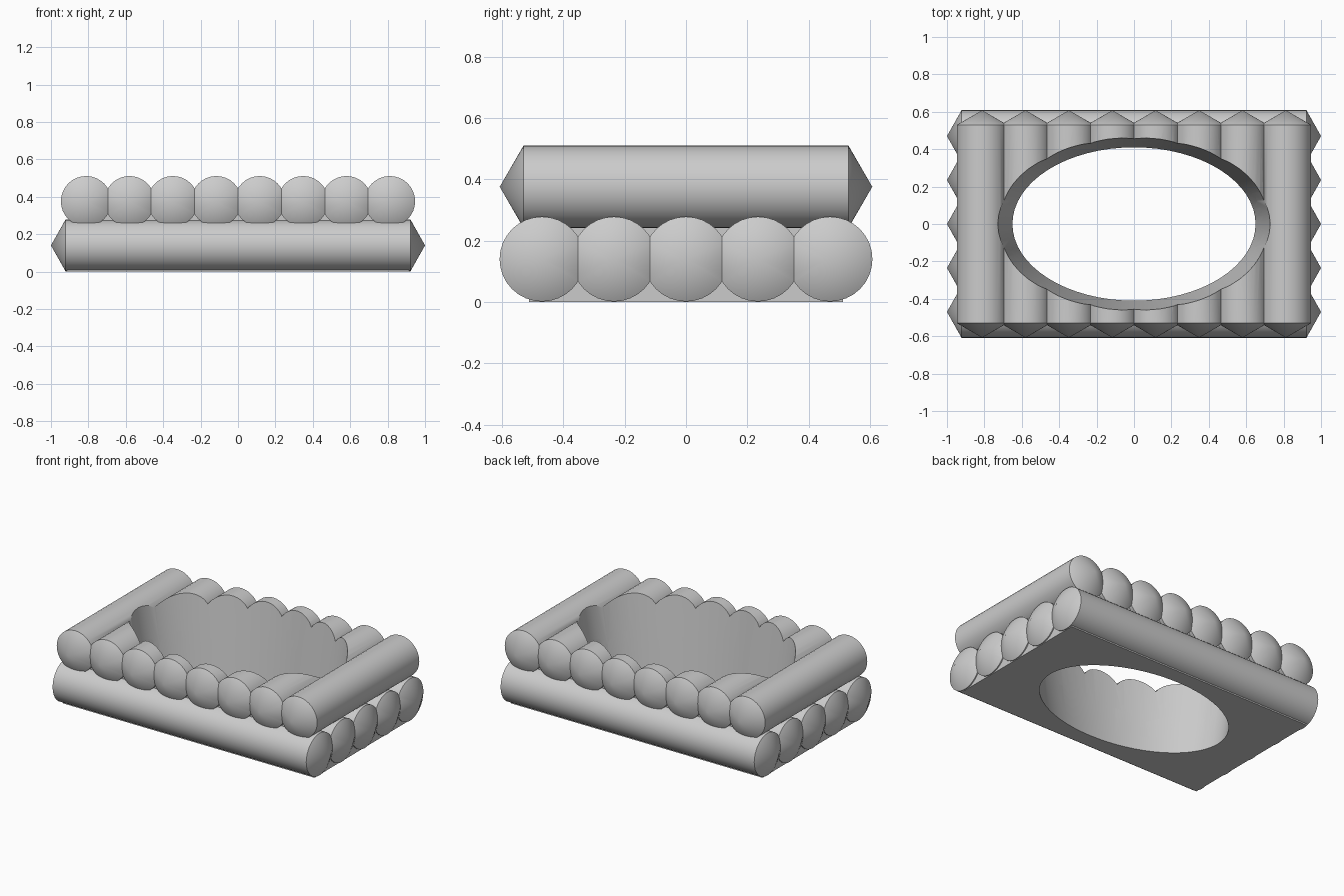
import bpy
import bmesh
import math
from mathutils import Matrix

if "Cube" in bpy.data.objects:
    bpy.data.objects.remove(bpy.data.objects["Cube"], do_unlink=True)

grey = bpy.data.materials.new("plain grey")
grey.use_nodes = True
colour = (0.6, 0.6, 0.6, 1)
grey.diffuse_color = colour
grey.node_tree.nodes["Principled BSDF"].inputs["Base Color"].default_value = colour


def add_object(name, bm):
    bmesh.ops.recalc_face_normals(bm, faces=bm.faces)
    mesh = bpy.data.meshes.new(name)
    bm.to_mesh(mesh)
    bm.free()
    obj = bpy.data.objects.new(name, mesh)
    bpy.context.collection.objects.link(obj)
    mesh.materials.append(grey)
    return obj


def log(name, radius, rim, tip, centre, along_y):
    """Round log with a pointed cone at each end."""
    bm = bmesh.new()
    bmesh.ops.create_cone(bm, cap_ends=True, segments=32, radius1=radius,
                          radius2=radius, depth=2 * rim)
    caps = [f for f in bm.faces if len(f.verts) > 4]
    for v in bmesh.ops.poke(bm, faces=caps)["verts"]:
        v.co.z = math.copysign(tip, v.co.z)
    turn = Matrix.Rotation(math.pi / 2, 4, "X" if along_y else "Y")
    bm.transform(Matrix.Translation(centre) @ turn)
    return add_object(name, bm)


def box(name, half_x, half_y, low, high):
    bm = bmesh.new()
    bmesh.ops.create_cube(bm, size=1)
    bm.transform(Matrix.Translation((0, 0, (low + high) / 2))
                 @ Matrix.Diagonal((2 * half_x, 2 * half_y, high - low, 1)))
    return add_object(name, bm)


def combine(target, other, operation):
    bpy.context.view_layer.objects.active = target
    mod = target.modifiers.new("cut", "BOOLEAN")
    mod.operation = operation
    mod.solver = "EXACT"
    mod.object = other
    bpy.ops.object.modifier_apply(modifier=mod.name)


# Flared oval opening through both tiers
bm = bmesh.new()
low, high = -0.1, 0.7
bmesh.ops.create_cone(bm, cap_ends=True, segments=64, radius1=1 + low / 4,
                      radius2=1 + high / 4, depth=high - low)
bm.transform(Matrix.Translation((0, 0, (low + high) / 2))
             @ Matrix.Diagonal((0.65, 0.41, 1, 1)))
opening = add_object("opening_cutter", bm)
opening.hide_render = True

# Lower tier: logs side to side, with a flat base
lower = box("lower_logs", 0.915, 0.513, 0, 0.16)
lower_parts = [log("log", 0.1385, 0.922, 1.0, (0, (i - 2) * 0.235, 0.14), False)
               for i in range(5)]

# Upper tier: logs front to back, with a core between the tiers
upper = box("upper_logs", 0.79, 0.505, 0.17, 0.37)
upper_parts = [log("log", 0.135, 0.53, 0.608, ((i - 3.5) * 0.232, 0, 0.376), True)
               for i in range(8)]

for tier, parts in ((lower, lower_parts), (upper, upper_parts)):
    for part in parts:
        combine(tier, part, "UNION")
        bpy.data.objects.remove(part, do_unlink=True)
    combine(tier, opening, "DIFFERENCE")
    bpy.ops.object.select_all(action="DESELECT")
    tier.select_set(True)
    bpy.context.view_layer.objects.active = tier
    bpy.ops.object.shade_smooth_by_angle(angle=math.radians(30))

bpy.data.objects.remove(opening, do_unlink=True)
